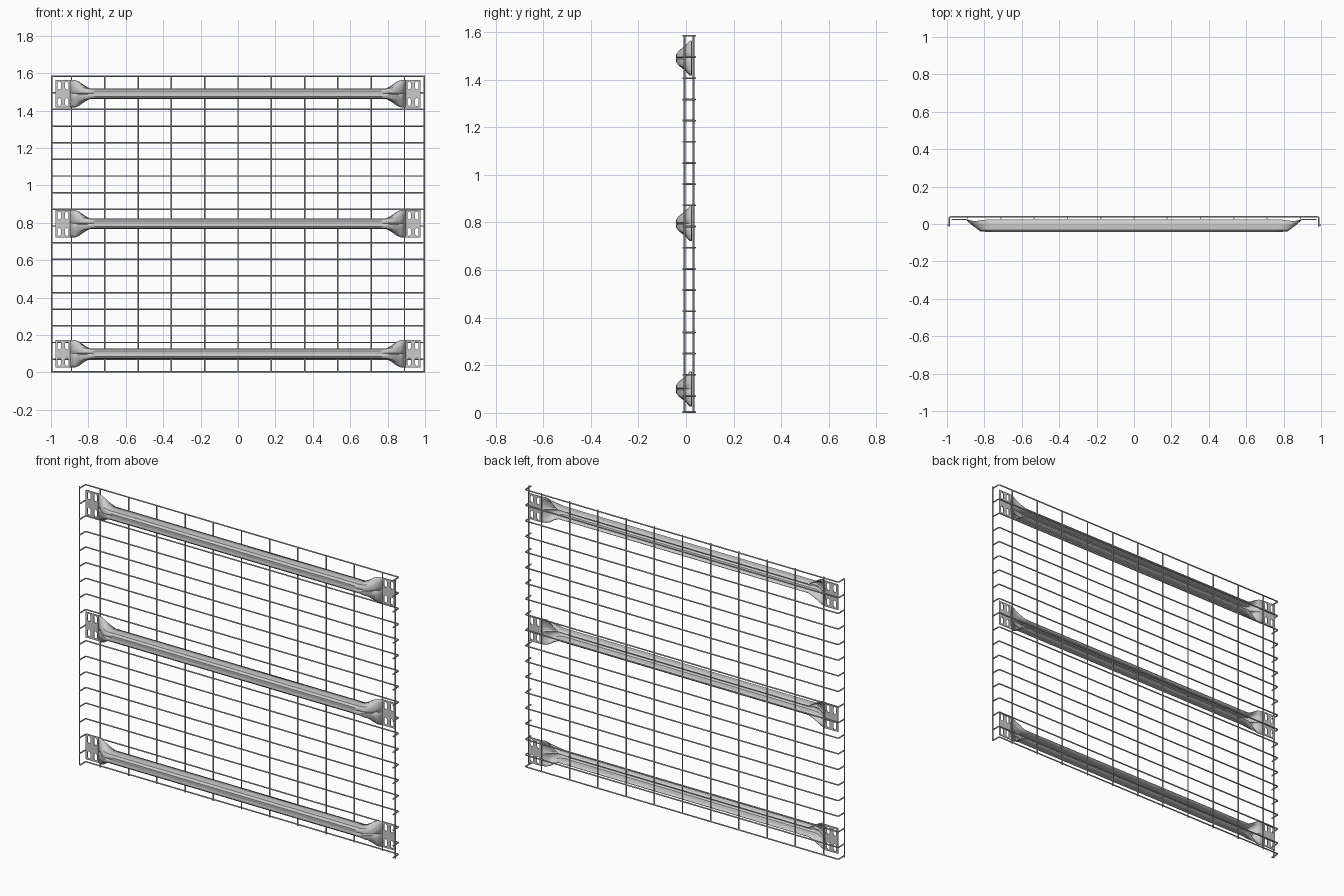
import bpy, bmesh, math

if "Cube" in bpy.data.objects:
    bpy.data.objects.remove(bpy.data.objects["Cube"])

R = 0.0038            # wire radius
PLATE_Y = 0.0235
BEAM_Z = (0.10, 0.795, 1.49)


def finish(obj):
    bpy.ops.object.select_all(action='DESELECT')
    obj.select_set(True)
    bpy.context.view_layer.objects.active = obj
    bpy.ops.object.shade_smooth_by_angle(angle=math.radians(40))


def add_object(name, mesh):
    obj = bpy.data.objects.new(name, mesh)
    bpy.context.collection.objects.link(obj)
    return obj


def curve_mesh(name, paths, cyclic=False, **settings):
    """Turn a list of polylines into one mesh through a curve."""
    cu = bpy.data.curves.new(name, 'CURVE')
    for key, value in settings.items():
        setattr(cu, key, value)
    for path in paths:
        sp = cu.splines.new('POLY')
        sp.points.add(len(path) - 1)
        for p, co in zip(sp.points, path):
            p.co = (*co, 1)
        sp.use_cyclic_u = cyclic
    tmp = bpy.data.objects.new(name + "_curve", cu)
    bpy.context.collection.objects.link(tmp)
    bpy.context.view_layer.update()
    dg = bpy.context.evaluated_depsgraph_get()
    mesh = bpy.data.meshes.new_from_object(tmp.evaluated_get(dg))
    mesh.name = name
    bpy.data.objects.remove(tmp)
    return mesh


def wires(name, paths):
    mesh = curve_mesh(name, paths, dimensions='3D', bevel_depth=R,
                      bevel_resolution=2, use_fill_caps=True)
    finish(add_object(name, mesh))


# horizontal wires, both ends bent forward
half = [(0.988, -0.014), (0.988, 0.031), (0.986, 0.036), (0.981, 0.038)]
profile = [(-x, y) for x, y in half] + [(x, y) for x, y in reversed(half)]
levels = [R] + [1.584 - 0.089 * k for k in range(18)]
wires("horizontal_wires", [[(x, y, z) for x, y in profile] for z in levels])

# vertical wires inside the panel and along the bent ends
wires("vertical_wires", [[(0.178 * i, 0.0315, 0), (0.178 * i, 0.0315, 1.588)]
                         for i in range(-5, 6)])
wires("edge_wires", [[(s * 0.9962, -0.006, 0), (s * 0.9962, -0.006, 1.588)]
                     for s in (-1, 1)])

# beam: channel section that unfolds into a flat end, upper half as (y, z)
U = [(-.040, 0), (-.040, .005), (-.040, .015), (-.031, .024), (-.005, .025), (.023, .025)]
U_GROOVE = [(-.032, 0)] + U[1:]
STATIONS = [
    (0.76, U),
    (0.79, U_GROOVE),
    (0.82, [(-.030, 0), (-.038, .005), (-.038, .017), (-.030, .029), (-.008, .037), (.019, .041)]),
    (0.85, [(-.008, 0), (-.016, .005), (-.016, .022), (-.011, .037), (.000, .053), (.014, .063)]),
    (0.87, [(.007, 0), (.000, .005), (.000, .025), (.003, .042), (.009, .060), (.017, .072)]),
    (0.897, [(PLATE_Y, z) for z in (0, .005, .027, .044, .060, .073)]),
]


def beam_mesh():
    bm = bmesh.new()
    stations = [(-x, s) for x, s in reversed(STATIONS)] + STATIONS
    rows = []
    for x, sec in stations:
        full = [(y, -z) for y, z in reversed(sec[1:])] + sec
        rows.append([bm.verts.new((x, y, z)) for y, z in full])
    for a, b in zip(rows, rows[1:]):
        for i in range(len(a) - 1):
            bm.faces.new((a[i], b[i], b[i + 1], a[i + 1]))
    bmesh.ops.recalc_face_normals(bm, faces=bm.faces)
    mesh = bpy.data.meshes.new("beam")
    bm.to_mesh(mesh)
    bm.free()
    return mesh


# end plate: flat rectangle with four slots
def slot(cx, cz, w=0.009, h=0.021, n=12):
    pts = []
    for i in range(n):
        a = 2 * math.pi * (i + 0.5) / n
        shift = math.copysign(h - w, math.sin(a))
        pts.append((cx + w * math.cos(a), cz + w * math.sin(a) + shift, 0))
    return pts


outline = [(0.896, -0.073, 0), (0.976, -0.073, 0), (0.976, 0.073, 0), (0.896, 0.073, 0)]
slots = [slot(x, z) for x in (0.915, 0.956) for z in (-0.044, 0.044)]
plate = curve_mesh("end_plate", [outline] + slots, cyclic=True,
                   dimensions='2D', fill_mode='BOTH', extrude=0.002)

beam = beam_mesh()
for label, z in zip(("lower", "middle", "upper"), BEAM_Z):
    ob = add_object(label + "_beam", beam)
    ob.location.z = z
    mod = ob.modifiers.new("sheet", 'SOLIDIFY')
    mod.thickness = 0.004
    mod.offset = 0
    finish(ob)
    for side, turn in (("right", 0), ("left", math.pi)):
        p = add_object(f"{label}_{side}_end_plate", plate)
        p.rotation_euler = (math.pi / 2, 0, turn)
        p.location = (0, PLATE_Y, z)
